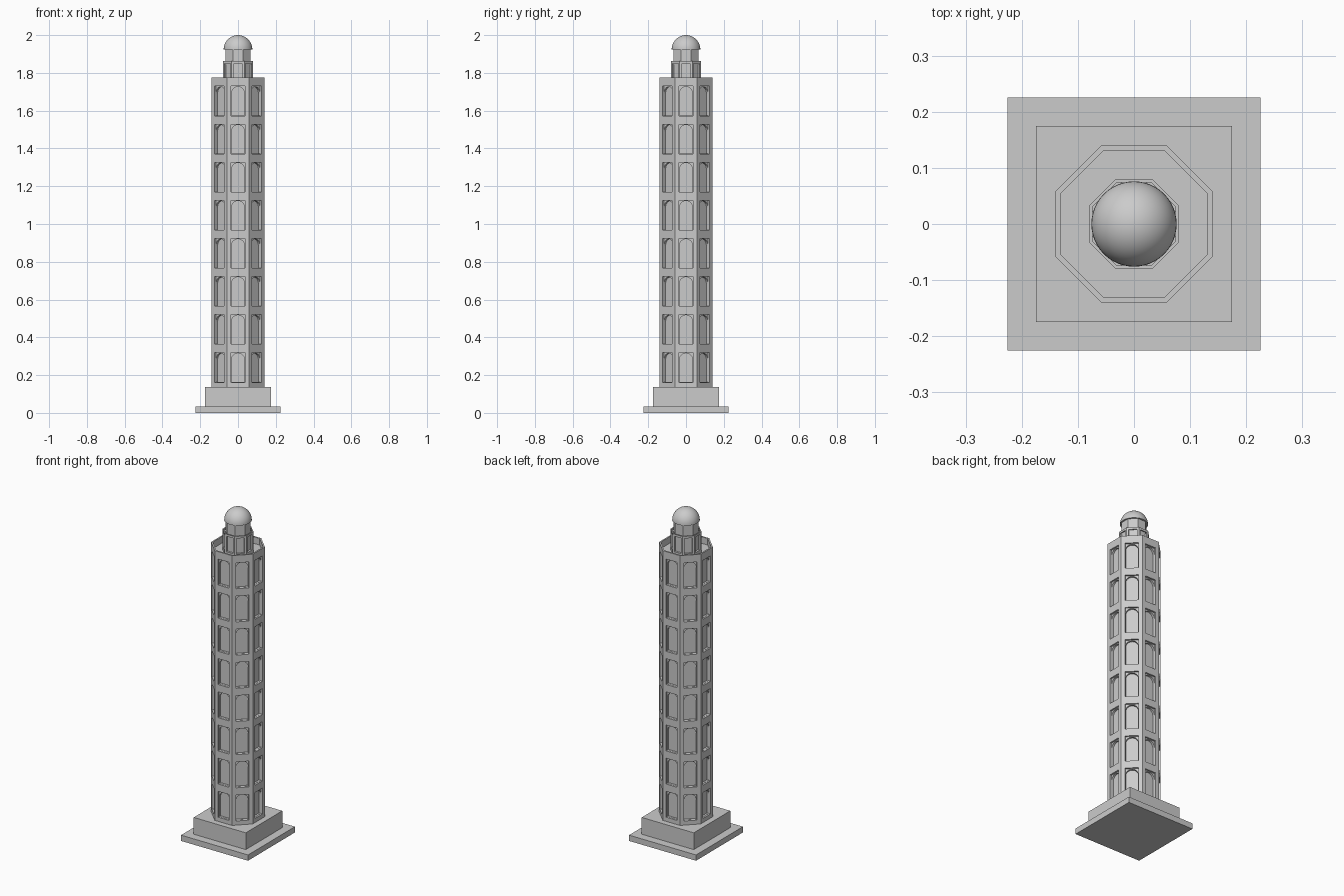
import bpy, bmesh
from math import pi, cos, sin
from mathutils import Matrix, Vector

if "Cube" in bpy.data.objects:
    bpy.data.objects.remove(bpy.data.objects["Cube"])

SIDES = 8


def finish(bm, name):
    bmesh.ops.recalc_face_normals(bm, faces=bm.faces)
    me = bpy.data.meshes.new(name)
    bm.to_mesh(me)
    bm.free()
    ob = bpy.data.objects.new(name, me)
    bpy.context.collection.objects.link(ob)
    return ob


def stack(name, profile, sides, turn):
    """Closed polygonal solid from (apothem, z) rings."""
    bm = bmesh.new()
    rings = []
    for a, z in profile:
        r = a / cos(pi / sides)
        rings.append([bm.verts.new((r * cos(turn + 2 * pi * i / sides),
                                    r * sin(turn + 2 * pi * i / sides), z))
                      for i in range(sides)])
    for lo, hi in zip(rings, rings[1:]):
        for i in range(sides):
            j = (i + 1) % sides
            bm.faces.new((lo[i], lo[j], hi[j], hi[i]))
    bm.faces.new(rings[0][::-1])
    bm.faces.new(rings[-1])
    return finish(bm, name)


def rect(w, z0, z1):
    return [(-w, z0), (w, z0), (w, z1), (-w, z1)]


def arch(w, z0, z1, n=12):
    spring = z1 - w
    return [(-w, z0), (w, z0)] + [(w * cos(pi * i / n), spring + w * sin(pi * i / n))
                                  for i in range(n + 1)]


def recess(target, outlines, apothem, depth):
    """Cut the outlines into all eight sides of the target."""
    bm = bmesh.new()
    for k in range(SIDES):
        rot = Matrix.Rotation(2 * pi * k / SIDES, 4, 'Z')
        for pts in outlines:
            inner = [bm.verts.new(rot @ Vector((x, -(apothem - depth), z))) for x, z in pts]
            outer = [bm.verts.new(rot @ Vector((x, -(apothem + 0.02), z))) for x, z in pts]
            bm.faces.new(inner[::-1])
            bm.faces.new(outer)
            for i in range(len(pts)):
                j = (i + 1) % len(pts)
                bm.faces.new((inner[i], inner[j], outer[j], outer[i]))
    cutter = finish(bm, "recess_cutter")
    cutter.hide_render = True
    mod = target.modifiers.new("recess", 'BOOLEAN')
    mod.operation = 'DIFFERENCE'
    mod.solver = 'EXACT'
    mod.object = cutter
    bpy.context.view_layer.objects.active = target
    bpy.ops.object.modifier_apply(modifier=mod.name)
    bpy.data.objects.remove(cutter)


# Square stepped base
stack("base_slab", [(0.225, 0), (0.225, 0.035)], 4, pi / 4)
stack("plinth", [(0.175, 0.035), (0.175, 0.137)], 4, pi / 4)

# Octagonal shaft with a parapet around a sunken roof deck
shaft = stack("tower_shaft", [(0.14, 0.137), (0.14, 1.775), (0.131, 1.775), (0.131, 1.735)],
              SIDES, pi / 8)
floors = [0.162 + 0.2015 * i for i in range(8)]
recess(shaft, [rect(0.036, z, z + 0.157) for z in floors], 0.14, 0.01)
recess(shaft, [arch(0.0345, z + 0.001, z + 0.154) for z in floors], 0.14, 0.022)

# Lantern stage with panelled sides
lantern = stack("lantern_lower", [(0.08, 1.735), (0.08, 1.862), (0.074, 1.862), (0.074, 1.845)],
                SIDES, pi / 8)
recess(lantern, [rect(0.022, 1.755, 1.849)], 0.08, 0.012)

# Upper drum
stack("lantern_drum", [(0.065, 1.845), (0.065, 1.926)], SIDES, pi / 8)

# Hemispherical dome
bm = bmesh.new()
bmesh.ops.create_uvsphere(bm, u_segments=48, v_segments=24, radius=0.076)
bmesh.ops.bisect_plane(bm, geom=bm.verts[:] + bm.edges[:] + bm.faces[:], dist=1e-5,
                       plane_co=(0, 0, 0), plane_no=(0, 0, 1), clear_inner=True)
bmesh.ops.holes_fill(bm, edges=[e for e in bm.edges if e.is_boundary], sides=0)
bmesh.ops.translate(bm, verts=bm.verts, vec=(0, 0, 1.924))
dome = finish(bm, "dome")
bpy.ops.object.select_all(action='DESELECT')
dome.select_set(True)
bpy.context.view_layer.objects.active = dome
bpy.ops.object.shade_smooth_by_angle()
